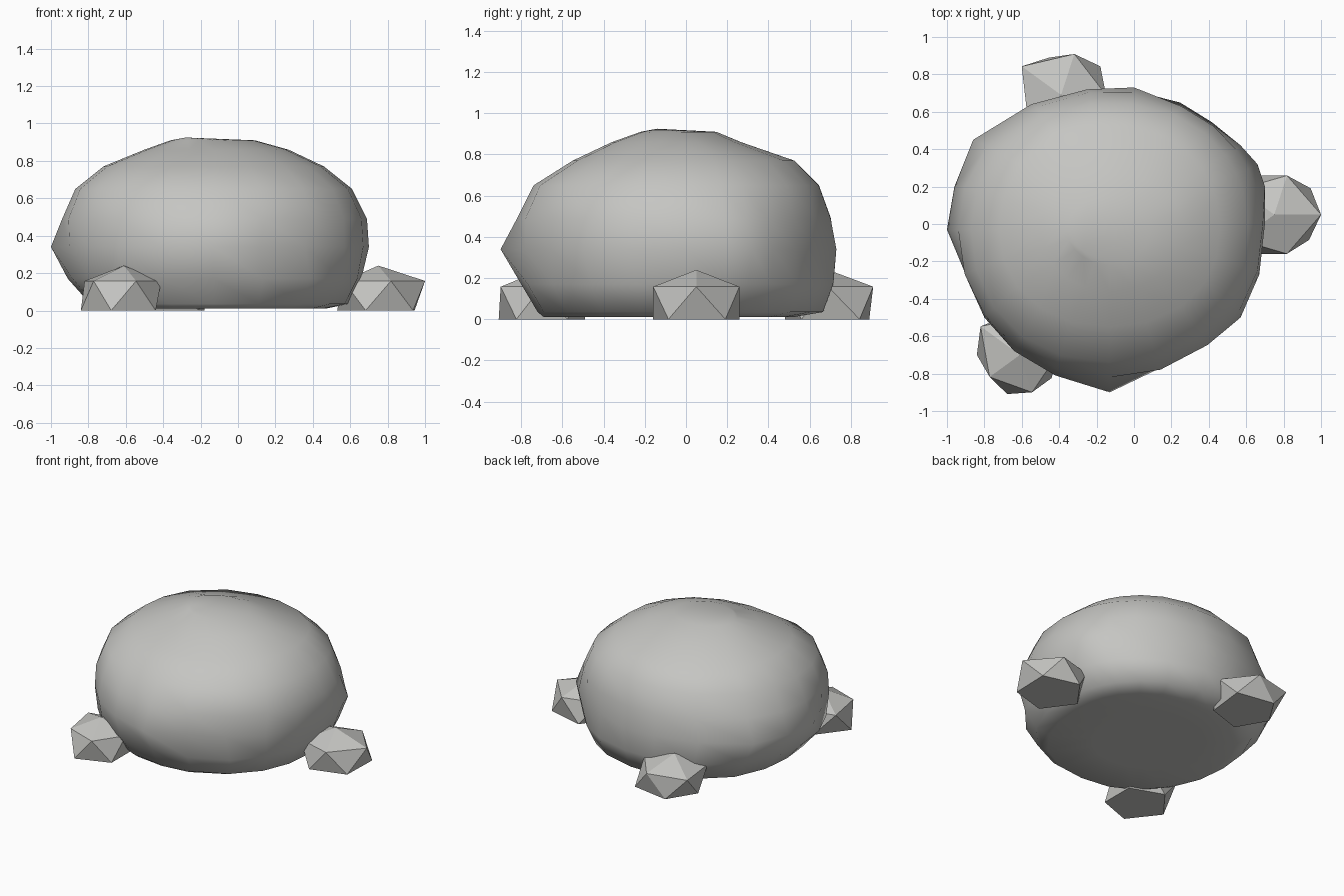
import bpy
import bmesh
import math
from mathutils import Vector

default_cube = bpy.data.objects.get("Cube")
if default_cube:
    bpy.data.objects.remove(default_cube, do_unlink=True)

# One stone colour
stone = bpy.data.materials.new("stone_grey")
stone.use_nodes = True
grey = (0.56, 0.56, 0.54, 1)
stone.diffuse_color = grey
shader = stone.node_tree.nodes["Principled BSDF"]
shader.inputs["Base Color"].default_value = grey
shader.inputs["Roughness"].default_value = 0.9


def add_object(name, mesh_builder, smooth):
    """Turn a finished bmesh into a stone object."""
    bmesh.ops.recalc_face_normals(mesh_builder, faces=mesh_builder.faces)
    for face in mesh_builder.faces:
        face.smooth = smooth
    mesh = bpy.data.meshes.new(name)
    mesh_builder.to_mesh(mesh)
    mesh_builder.free()
    mesh.materials.append(stone)
    obj = bpy.data.objects.new(name, mesh)
    bpy.context.collection.objects.link(obj)
    return obj


# Boulder: widest outline, refitted to the extents of each level
centre = Vector((-0.13, -0.03))
outline = [
    (-1, -0.03), (-0.96, 0.2), (-0.86, 0.45), (-0.55, 0.64), (-0.25, 0.72),
    (0, 0.73), (0.25, 0.63), (0.42, 0.53), (0.57, 0.42), (0.66, 0.32),
    (0.7, 0.2), (0.7, 0), (0.67, -0.27), (0.57, -0.5), (0.36, -0.66),
    (0.12, -0.78), (-0.13, -0.9), (-0.42, -0.81), (-0.64, -0.68),
    (-0.8, -0.5), (-0.9, -0.27),
]
# height, right, left, front and back extents, then fullness of the corners
# (zero keeps the uneven outline)
levels = [
    (0.01, -0.5, 0.2, -0.4, 0.3, 2.2),
    (0.01, -0.72, 0.47, -0.69, 0.52, 2.3),
    (0.035, -0.79, 0.59, -0.72, 0.67, 2.2),
    (0.17, -0.91, 0.66, -0.8, 0.72, 2.2),
    (0.34, -1, 0.7, -0.9, 0.73, 0),
    (0.49, -0.94, 0.69, -0.82, 0.71, 2.05),
    (0.65, -0.87, 0.61, -0.74, 0.65, 2.15),
    (0.77, -0.72, 0.46, -0.55, 0.53, 2.15),
    (0.86, -0.5, 0.27, -0.36, 0.27, 2),
    (0.91, -0.36, 0.09, -0.22, 0.15, 1.9),
]


def signed_reach(offset, low, high, axis):
    """Distance from the centre to the extent on the offset's side."""
    return centre[axis] - low if offset < 0 else high - centre[axis]


def fit_point(point, right, left, front, back, fullness):
    """Move one outline point to a level's extents and corner fullness."""
    unit = []
    for axis in (0, 1):
        values = [p[axis] for p in outline]
        offset = point[axis] - centre[axis]
        unit.append(offset / signed_reach(offset, min(values), max(values), axis))
    size = 1
    if fullness:
        size = sum(abs(u) ** fullness for u in unit) ** (1 / fullness)
    x, y = (u / size for u in unit)
    return (centre.x + x * signed_reach(x, right, left, 0),
            centre.y + y * signed_reach(y, front, back, 1))


def bridge(bm, lower, upper):
    """Join two rings of equal length with quads."""
    count = len(lower)
    for i in range(count):
        j = (i + 1) % count
        bm.faces.new((lower[i], lower[j], upper[j], upper[i]))


bm = bmesh.new()
rings = []
for z, *extents in levels:
    rings.append([bm.verts.new((*fit_point(p, *extents), z)) for p in outline])
for lower, upper in zip(rings, rings[1:]):
    bridge(bm, lower, upper)
bm.faces.new(rings[0])
crown = bm.verts.new((-0.28, -0.14, 0.925))
top = rings[-1]
for i, vert in enumerate(top):
    bm.faces.new((vert, top[(i + 1) % len(top)], crown))
add_object("boulder", bm, smooth=True)


# Pebbles: faceted stones with a crown, a five-point shoulder and a flat base
def add_pebble(name, x, y, radii):
    """Radii in hundredths alternate between shoulder and base points."""
    bm = bmesh.new()
    rim = []
    for i, radius in enumerate(radii):
        angle = math.tau * i / len(radii)
        height = 0 if i % 2 else 0.158
        reach = radius / 100
        rim.append(bm.verts.new((x + reach * math.cos(angle),
                                 y + reach * math.sin(angle), height)))
    peak = bm.verts.new((x, y, 0.24))
    for i in range(len(rim)):
        bm.faces.new((rim[i], rim[i - 1], rim[i - 2]))
    shoulder, base = rim[::2], rim[1::2]
    for i in range(len(shoulder)):
        bm.faces.new((shoulder[i - 1], shoulder[i], peak))
    bm.faces.new(base)
    add_object(name, bm, smooth=False)


add_pebble("left_pebble", 0.75, 0.05, (25, 24, 22, 22, 23, 22, 23, 22, 22, 23))
add_pebble("front_pebble", -0.61, -0.7, (20, 21, 22, 22, 26, 23, 20, 22, 21, 21))
add_pebble("back_pebble", -0.39, 0.69, (24, 26, 23, 21, 26, 19, 22, 22, 22, 22))
